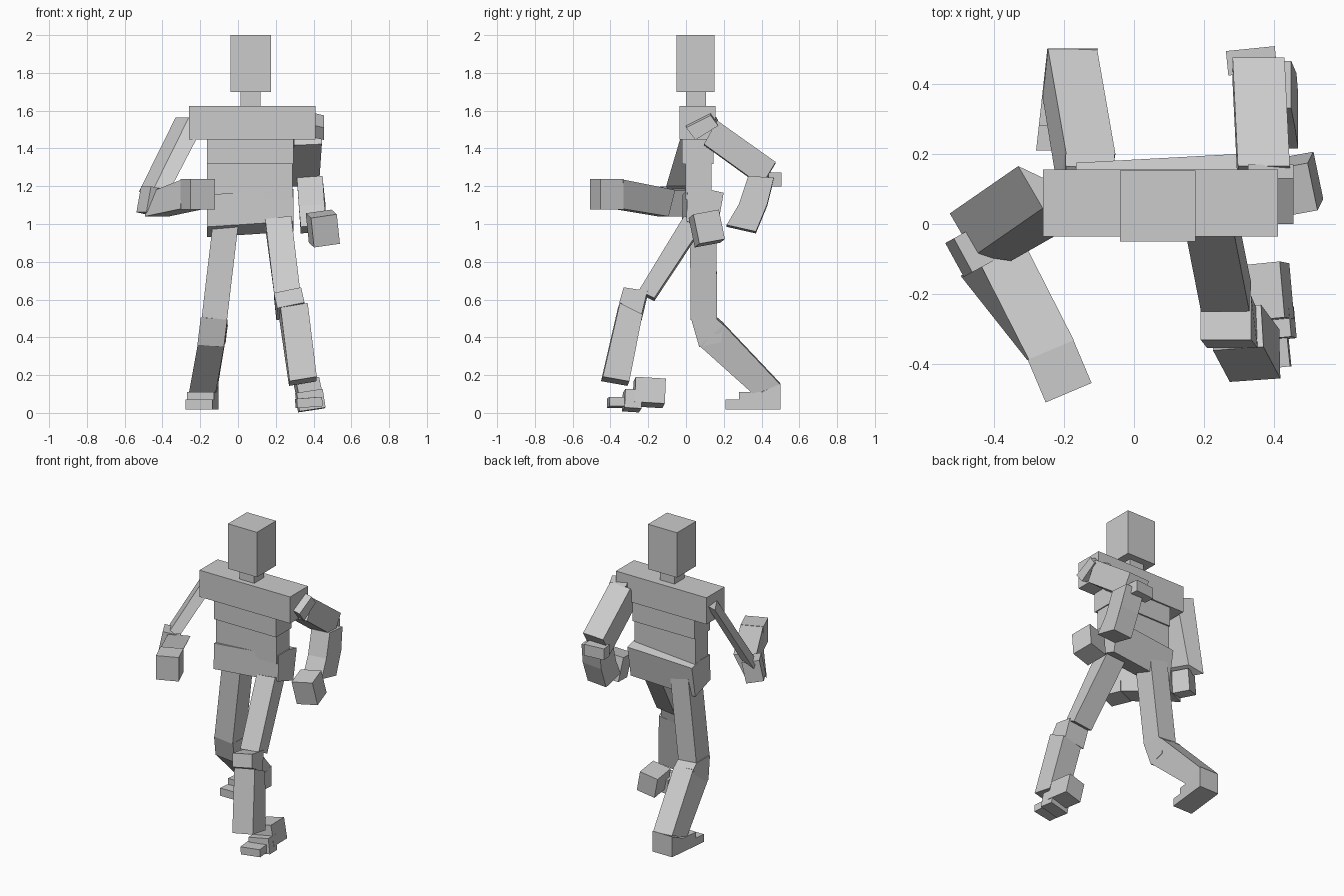
import bpy, bmesh
from mathutils import Vector, Euler, Matrix


def finish(name, bm):
    bmesh.ops.recalc_face_normals(bm, faces=bm.faces)
    me = bpy.data.meshes.new(name)
    bm.to_mesh(me)
    bm.free()
    ob = bpy.data.objects.new(name, me)
    bpy.context.collection.objects.link(ob)
    return ob


def box(name, centre, size, rot=(0, 0, 0)):
    bm = bmesh.new()
    m = Matrix.LocRotScale(Vector(centre), Euler(rot), Vector(size))
    bmesh.ops.create_cube(bm, size=1, matrix=m)
    return finish(name, bm)


def span(name, x, y, z):
    c = [(a + b) / 2 for a, b in (x, y, z)]
    return box(name, c, [b - a for a, b in (x, y, z)])


def slab(name, pts, half):
    """Centre-line outline thickened by +-half."""
    bm = bmesh.new()
    h = Vector(half)
    a = [bm.verts.new(Vector(p) - h) for p in pts]
    b = [bm.verts.new(Vector(p) + h) for p in pts]
    bm.faces.new(a)
    bm.faces.new(b[::-1])
    n = len(pts)
    for i in range(n):
        j = (i + 1) % n
        bm.faces.new((a[j], a[i], b[i], b[j]))
    return finish(name, bm)


# Head and torso
span("head", (-.04, .175), (-.05, .152), (1.70, 2.0))
span("neck", (.012, .12), (.0, .105), (1.60, 1.72))
span("shoulders", (-.26, .41), (-.035, .155), (1.447, 1.625))
span("chest", (-.165, .295), (-.02, .145), (1.318, 1.46))
span("abdomen", (-.163, .288), (-.002, .135), (1.13, 1.325))
slab("pelvis", [(.065, -.005, 1.17), (.065, .1, 1.17), (.065, .187, 1.15),
                (.065, .15, .945), (.065, -.01, 1.0)], (.23, .0125, .015))

# Rear planted leg
slab("rear_thigh", [(-.06, .02, 1.05), (-.06, .16, 1.05),
                    (-.125, .165, .5), (-.125, .025, .5)], (.067, 0, -.007))
slab("rear_knee", [(-.127, .028, .5), (-.125, .165, .5), (-.125, .2, .47),
                   (-.135, .185, .38), (-.145, .07, .355)], (.07, 0, -.006))
slab("rear_shin", [(-.123, .2, .47), (-.175, .498, .155),
                   (-.19, .36, .1), (-.143, .07, .36)], (.07, 0, -.004))
foot = [(.5, .155), (.5, .018), (.21, .018), (.21, .07), (.28, .07),
        (.28, .11), (.4, .11)]
slab("rear_foot", [(-.175 - .11 * (.5 - y), y, z) for y, z in foot], (.072, 0, 0))

# Leading leg, foot detached
slab("front_thigh", [(.213, -.01, 1.035), (.213, .09, .99),
                     (.265, -.168, .60), (.26, -.25, .64)], (.069, 0, .008))
slab("front_knee", [(.262, -.33, .65), (.262, -.205, .63),
                    (.275, -.235, .505), (.28, -.353, .57)], (.072, 0, .015))
slab("front_shin", [(.297, -.355, .57), (.29, -.235, .51),
                    (.342, -.305, .155), (.345, -.445, .18)], (.072, .005, .012))
box("front_heel", (.375, -.195, .108), (.125, .16, .135), (-.06, -.2, .1))
box("front_sole", (.383, -.285, .065), (.14, .09, .1), (-.06, -.15, .1))
box("front_toe", (.375, -.365, .055), (.135, .095, .05), (0, -.08, .1))

# Arm swung back, hand detached
slab("back_shoulder_joint", [(.39, 0, 1.525), (.39, .13, 1.59), (.39, .17, 1.535),
                             (.39, .05, 1.46)], (.065, 0, -.015))
slab("back_upper_arm", [(.37, .165, 1.545), (.355, .475, 1.325),
                        (.355, .4, 1.2), (.37, .095, 1.42)], (.074, 0, .003))
box("back_elbow", (.335, .465, 1.235), (.14, .07, .075), (0, 0, .1))
slab("back_forearm", [(.38, .33, 1.25), (.38, .465, 1.24), (.395, .43, 1.1),
                      (.4, .37, .955), (.4, .215, .99), (.39, .28, 1.1)], (.068, 0, .005))
box("back_hand", (.449, .11, .976), (.14, .14, .16), (.18, -.14, .18))

# Arm bent forward
slab("lead_upper_arm", [(-.295, .105, 1.565), (-.2, .06, 1.555),
                        (-.385, -.045, 1.2), (-.49, -.03, 1.17)], (.035, -.06, 0))
box("lead_elbow", (-.452, -.07, 1.12), (.11, .11, .14), (0, .2, .5))
slab("lead_forearm", [(-.375, -.085, 1.18), (-.235, -.36, 1.235),
                      (-.24, -.36, 1.08), (-.43, -.12, 1.04)], (.064, .028, 0))
box("lead_hand", (-.212, -.42, 1.157), (.142, .132, .16), (0, 0, .4))
